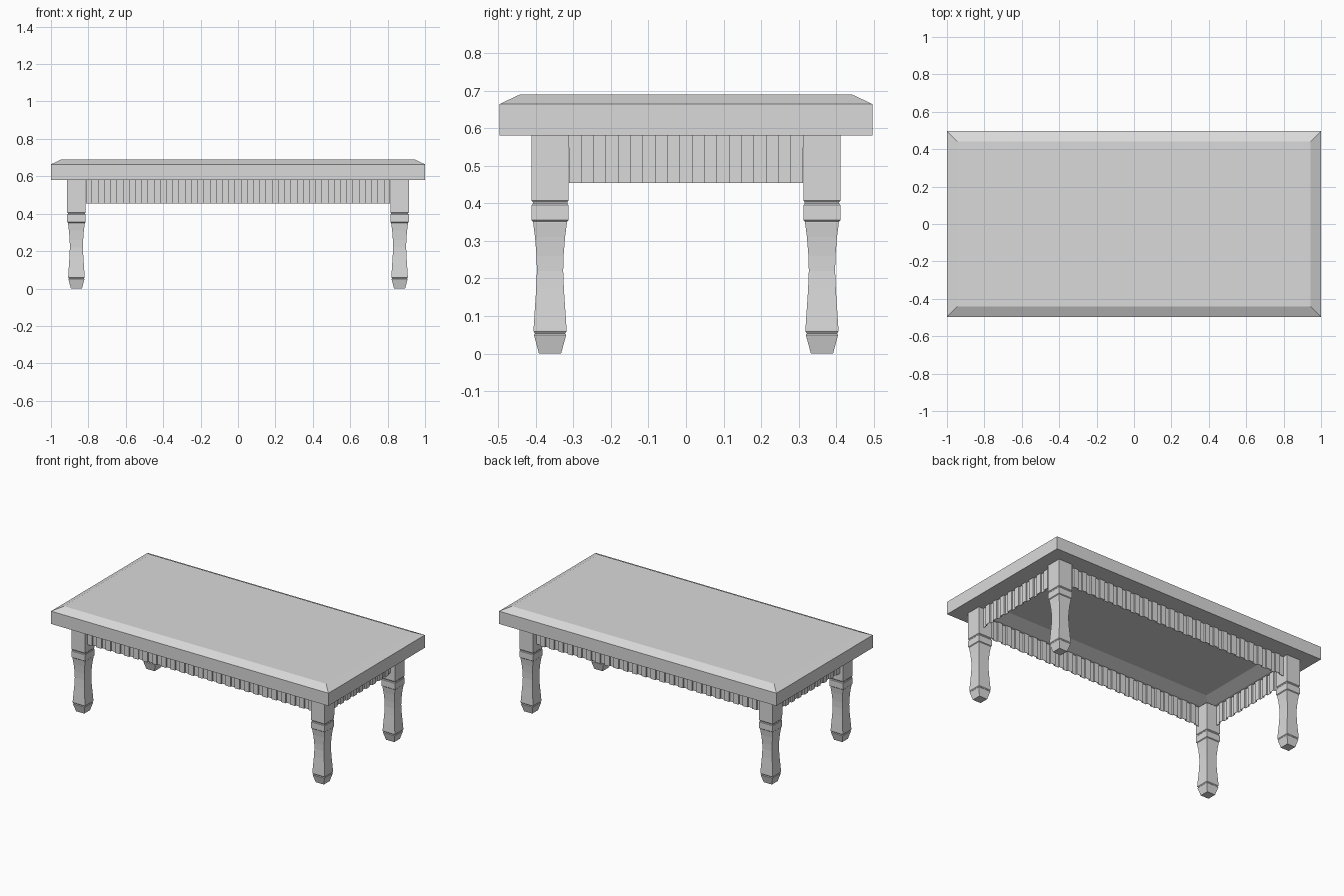
import bpy
import bmesh

if "Cube" in bpy.data.objects:
    bpy.data.objects.remove(bpy.data.objects["Cube"], do_unlink=True)

GREY = (0.7, 0.7, 0.7, 1)
mat = bpy.data.materials.new("plain grey")
mat.use_nodes = True
mat.diffuse_color = GREY
mat.node_tree.nodes["Principled BSDF"].inputs["Base Color"].default_value = GREY


def finish(bm, name):
    mesh = bpy.data.meshes.new(name)
    bm.to_mesh(mesh)
    bm.free()
    mesh.materials.append(mat)
    obj = bpy.data.objects.new(name, mesh)
    bpy.context.collection.objects.link(obj)
    return obj


def loft(name, sections, cx=0, cy=0):
    """Stack rectangles (half x, half y, z) into a closed solid."""
    bm = bmesh.new()
    rings = [[bm.verts.new((cx + sx * hx, cy + sy * hy, z))
              for sx, sy in ((-1, -1), (1, -1), (1, 1), (-1, 1))]
             for hx, hy, z in sections]
    for low, high in zip(rings, rings[1:]):
        for i in range(4):
            j = (i + 1) % 4
            bm.faces.new((low[i], low[j], high[j], high[i]))
    bm.faces.new(rings[0][::-1])
    bm.faces.new(rings[-1])
    bmesh.ops.recalc_face_normals(bm, faces=bm.faces)
    return finish(bm, name)


UNDER = 0.581
LEG_X, LEG_Y, LEG_HALF = 0.864, 0.362, 0.05

# Table top: sloped rim above, shallow sloped recess below
loft("table_top", [
    (0.795, 0.295, 0.614), (0.87, 0.37, UNDER), (1, 0.497, UNDER),
    (1, 0.497, 0.664), (0.945, 0.442, 0.69)])

# Square turned legs with waisted shaft
profile = [
    (0.0295, 0), (0.043, 0.05), (0.040, 0.054), (0.044, 0.059), (0.044, 0.064),
    (0.041, 0.11), (0.037, 0.17), (0.035, 0.22), (0.036, 0.26), (0.040, 0.31),
    (0.045, 0.348), (0.045, 0.351), (0.049, 0.355), (0.049, 0.395),
    (0.046, 0.399), (0.046, 0.403), (0.049, 0.407), (LEG_HALF, UNDER)]
for side, sx in (("left", 1), ("right", -1)):
    for end, sy in (("front", -1), ("back", 1)):
        loft(f"{end}_{side}_leg", [(h, h, z) for h, z in profile],
             sx * LEG_X, sy * LEG_Y)


def apron(name, half, offset, along_x, count):
    """Pleated skirt: a shallow square wave path raised into a thin sheet."""
    step, depth = 2 * half / count, 0.005
    path = []
    for i in range(count):
        d = offset + (depth if i % 2 else -depth)
        path += [(-half + i * step, d), (-half + (i + 1) * step, d)]
    bm = bmesh.new()
    columns = [[bm.verts.new((a, d, z) if along_x else (d, a, z))
                for z in (0.454, UNDER)] for a, d in path]
    for p, q in zip(columns, columns[1:]):
        bm.faces.new((p[0], q[0], q[1], p[1]))
    obj = finish(bm, name)
    solid = obj.modifiers.new("thickness", "SOLIDIFY")
    solid.thickness = 0.003
    solid.offset = 0


# Aprons between the legs, set toward their outer faces
OUT = 0.02
for name, s in (("front", -1), ("back", 1)):
    apron(name + "_apron", LEG_X - LEG_HALF, s * (LEG_Y + OUT), True, 49)
for name, s in (("right", -1), ("left", 1)):
    apron(name + "_apron", LEG_Y - LEG_HALF, s * (LEG_X + OUT), False, 19)
